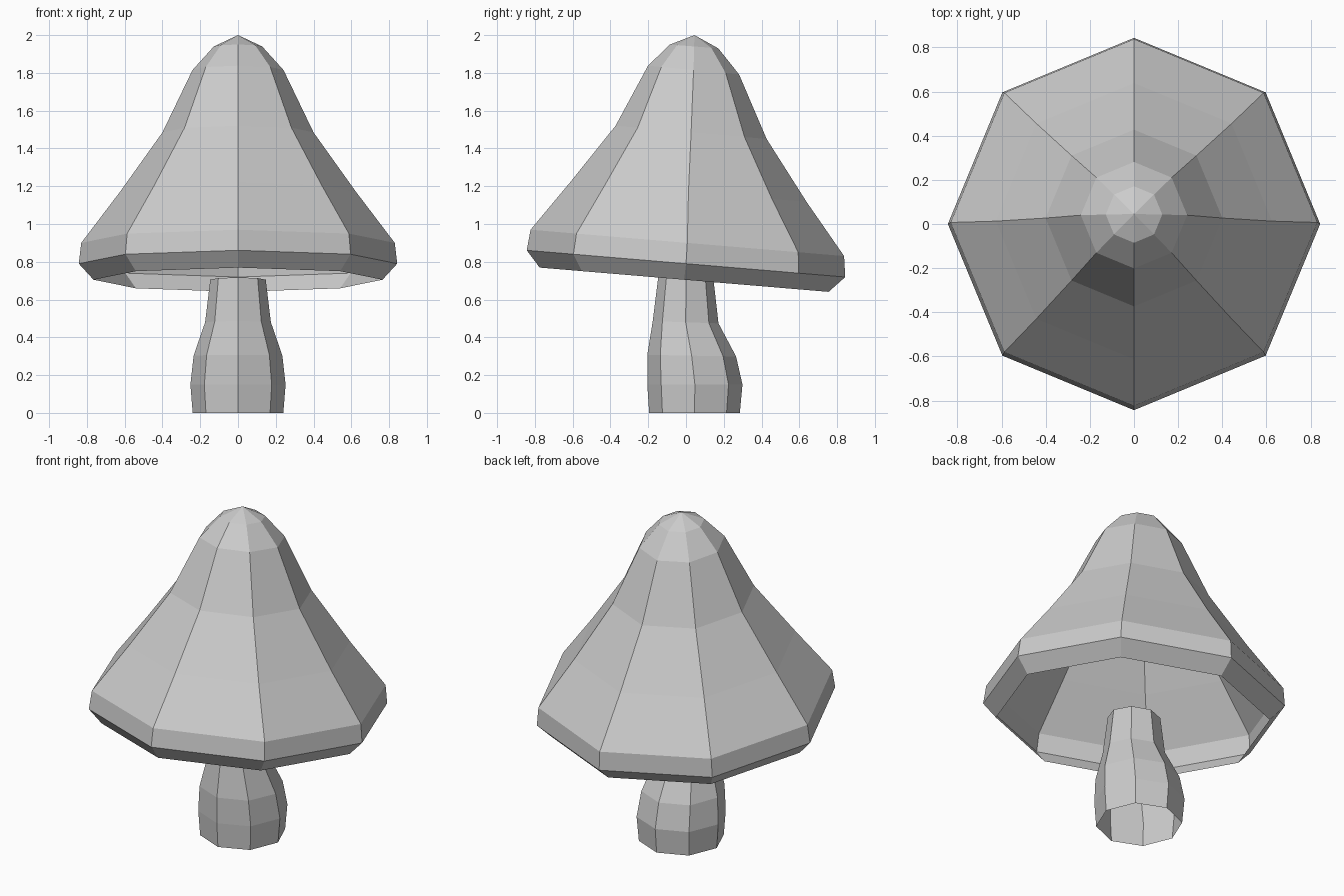
import bpy, bmesh
from math import cos, sin, pi, radians, tan

if "Cube" in bpy.data.objects:
    bpy.data.objects.remove(bpy.data.objects["Cube"])

SIDES = 8


def ring_shell(name, rings, apex=None):
    """Open faceted shell through rings of (radius, centre y, centre z, tilt in degrees)."""
    bm = bmesh.new()
    loops = []
    for r, cy, cz, tilt in rings:
        slope = tan(radians(tilt))
        loop = []
        for i in range(SIDES):
            a = 2 * pi * i / SIDES
            x, y = r * cos(a), r * sin(a)
            loop.append(bm.verts.new((x, cy + y, cz - slope * y)))
        loops.append(loop)
    for low, high in zip(loops, loops[1:]):
        for i in range(SIDES):
            j = (i + 1) % SIDES
            bm.faces.new((low[i], low[j], high[j], high[i]))
    if apex:
        tip = bm.verts.new(apex)
        for i in range(SIDES):
            bm.faces.new((loops[-1][i], loops[-1][(i + 1) % SIDES], tip))
    mesh = bpy.data.meshes.new(name)
    bm.to_mesh(mesh)
    bm.free()
    obj = bpy.data.objects.new(name, mesh)
    bpy.context.collection.objects.link(obj)
    return obj


# Hollow tilted cap, from the turned-in lip up to the tip
ring_shell("mushroom_cap", [
    (0.765, -0.01, 0.705, 4.8),
    (0.843, 0.0, 0.79, 4.8),
    (0.83, 0.007, 0.90, 4.8),
    (0.625, 0.013, 1.17, 4.8),
    (0.40, 0.027, 1.485, 5.0),
    (0.241, 0.04, 1.815, 5.5),
    (0.128, 0.043, 1.94, 4.5),
], apex=(0, 0.045, 2.0))

# Bulging stem, open at both ends, leaning slightly
ring_shell("mushroom_stem", [
    (0.24, 0.045, 0.0, 0),
    (0.252, 0.047, 0.15, 0),
    (0.235, 0.03, 0.303, 1),
    (0.174, -0.002, 0.48, 2),
    (0.147, 0.0, 0.705, 4.8),
])
